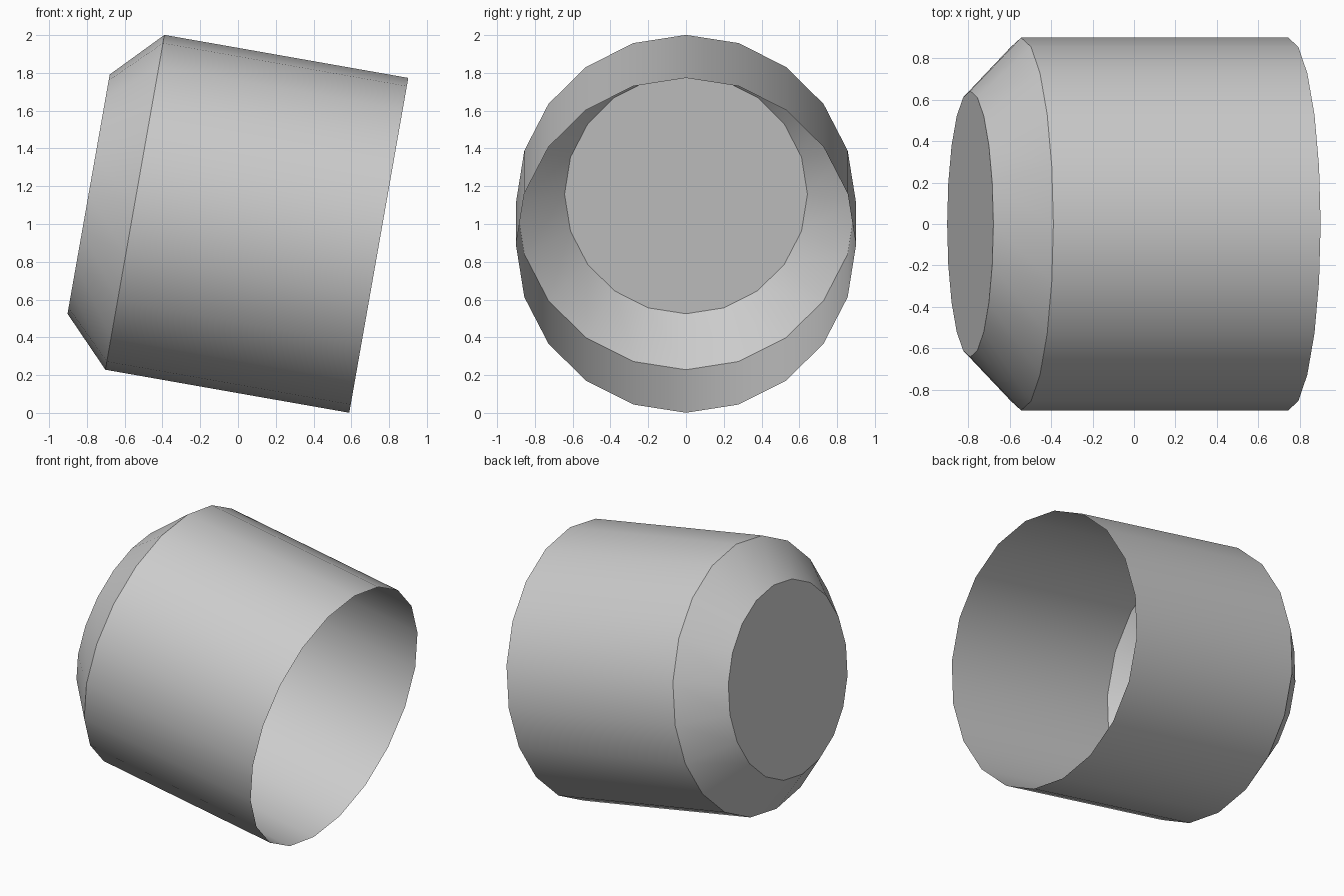
import bpy
import bmesh
import math
from mathutils import Matrix

cube = bpy.data.objects.get("Cube")
if cube:
    bpy.data.objects.remove(cube, do_unlink=True)

SIDES = 20
# Rings along the cup's axis: (distance from the base, radius)
PROFILE = [(0.0, 0.643), (0.249, 0.9), (1.56, 0.9)]

# Plain grey material
grey = bpy.data.materials.new("plain_grey")
grey.use_nodes = True
colour = (0.6, 0.6, 0.6, 1.0)
grey.diffuse_color = colour
grey.node_tree.nodes["Principled BSDF"].inputs["Base Color"].default_value = colour


def add_ring(bm, height, radius):
    return [bm.verts.new((radius * math.cos(a), radius * math.sin(a), height))
            for a in (math.tau * i / SIDES for i in range(SIDES))]


# Open thin-walled cup: flat base, bevelled shoulder, straight wall
bm = bmesh.new()
rings = [add_ring(bm, h, r) for h, r in PROFILE]
bm.faces.new(reversed(rings[0]))
for low, high in zip(rings, rings[1:]):
    for i in range(SIDES):
        j = (i + 1) % SIDES
        bm.faces.new((low[i], low[j], high[j], high[i]))

# Lay the cup on its side, mouth towards +x and dipping down
bm.transform(Matrix.Translation((-0.791, 0, 1.158))
             @ Matrix.Rotation(math.radians(100), 4, "Y"))

mesh = bpy.data.meshes.new("tilted_cup")
bm.to_mesh(mesh)
bm.free()
mesh.materials.append(grey)
cup = bpy.data.objects.new("tilted_cup", mesh)
bpy.context.collection.objects.link(cup)

# Smooth round the wall, crisp at the shoulder and base
bpy.ops.object.select_all(action="DESELECT")
cup.select_set(True)
bpy.context.view_layer.objects.active = cup
bpy.ops.object.shade_smooth_by_angle(angle=math.radians(30))
